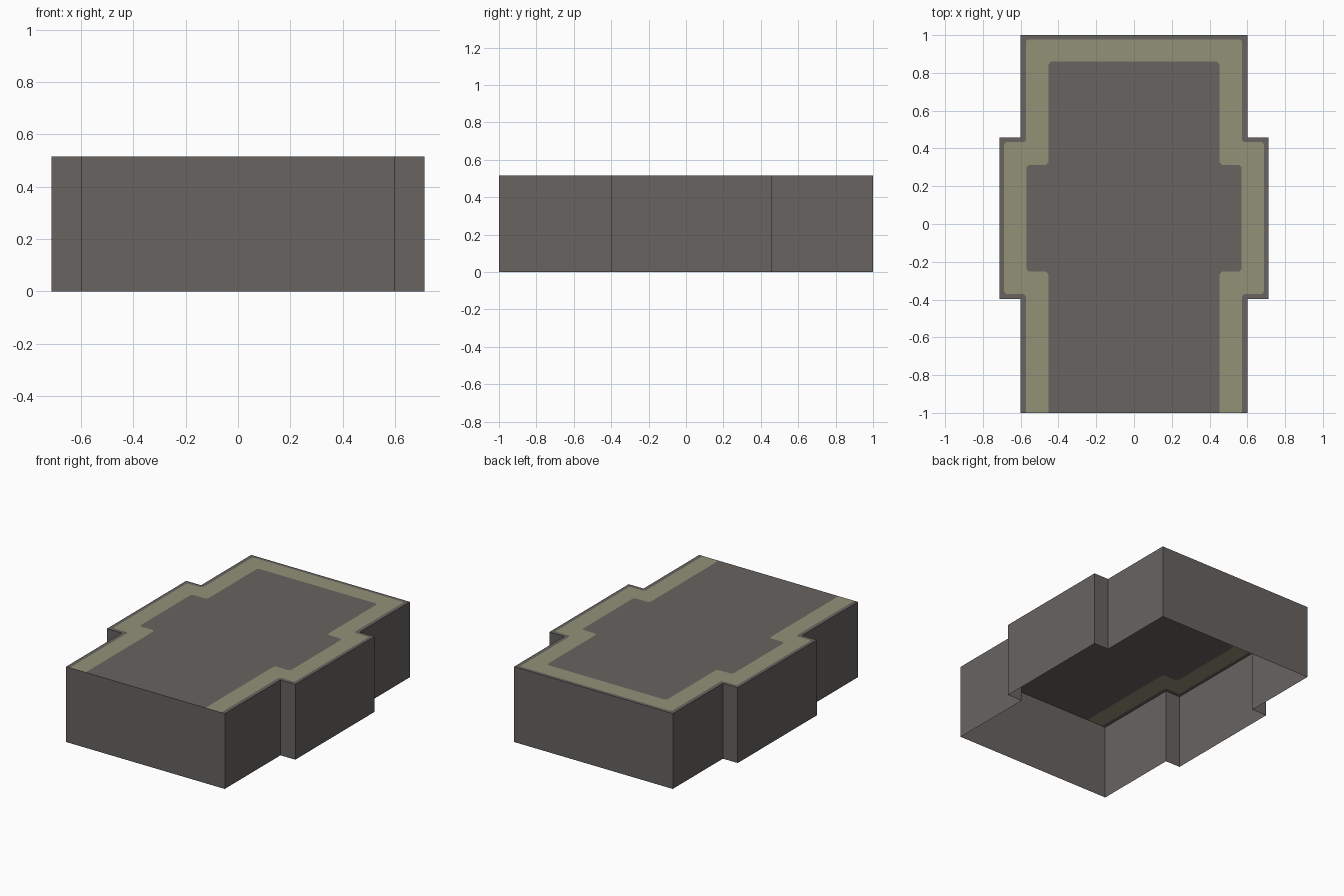
import bpy
import bmesh
from mathutils import Vector

if "Cube" in bpy.data.objects:
    bpy.data.objects.remove(bpy.data.objects["Cube"])

HEIGHT = 0.515


def material(name, rgb):
    m = bpy.data.materials.new(name)
    m.diffuse_color = (*rgb, 1.0)
    m.use_nodes = True
    m.node_tree.nodes["Principled BSDF"].inputs["Base Color"].default_value = m.diffuse_color
    return m


def outline(x_main, x_wide, y_low, y_high, y_back, cut):
    """Stepped outline, open at the front, right side mirrored to the left."""
    half = [(x_main, -1), (x_main, y_low), (x_wide, y_low),
            (x_wide, y_high), (x_main, y_high), (x_main, y_back)]
    pts = [Vector((x, y, HEIGHT)) for x, y in half]
    pts += [Vector((-x, y, HEIGHT)) for x, y in reversed(half)]
    out = [pts[0]]
    for a, p, b in zip(pts, pts[1:], pts[2:]):
        out += [p + (a - p).normalized() * cut, p + (b - p).normalized() * cut]
    return out + [pts[-1]]


bm = bmesh.new()
rings = [[bm.verts.new(p) for p in outline(*args)] for args in (
    (0.6, 0.712, -0.398, 0.458, 1.0, 0.0),       # outer edge
    (0.573, 0.687, -0.371, 0.433, 0.976, 0.010),  # band outside
    (0.453, 0.57, -0.252, 0.313, 0.86, 0.014),    # band inside
)]

# Top surface: grey rim, olive band, grey centre panel
for i, (outer, inner) in enumerate(zip(rings, rings[1:])):
    for k in range(len(outer) - 1):
        f = bm.faces.new((outer[k], outer[k + 1], inner[k + 1], inner[k]))
        f.material_index = i
bm.faces.new(rings[2])
bmesh.ops.remove_doubles(bm, verts=bm.verts[:], dist=0.0001)

# Side walls down to the open underside
low = {}
for e in [e for e in bm.edges if e.is_boundary]:
    loop = e.link_loops[0]
    a, b = loop.vert, loop.link_loop_next.vert
    for v in (a, b):
        if v not in low:
            low[v] = bm.verts.new((v.co.x, v.co.y, 0))
    bm.faces.new((b, a, low[a], low[b]))

mesh = bpy.data.meshes.new("flat_roof_block")
bm.to_mesh(mesh)
bm.free()
mesh.materials.append(material("dark warm grey", (0.135, 0.125, 0.116)))
mesh.materials.append(material("olive", (0.29, 0.285, 0.185)))
block = bpy.data.objects.new("flat_roof_block", mesh)
bpy.context.collection.objects.link(block)
